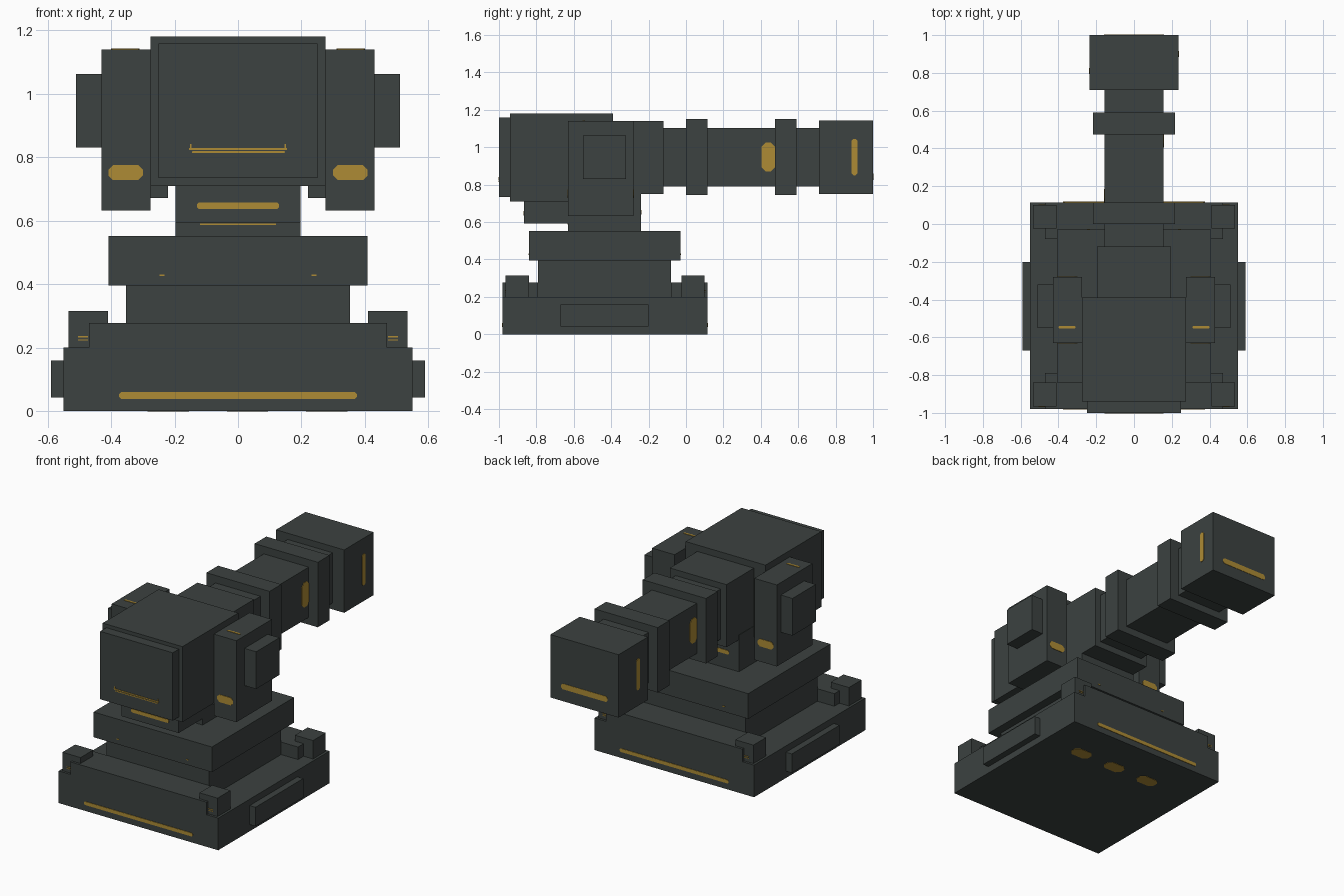
import bpy
import bmesh

old = bpy.data.objects.get("Cube")
if old:
    bpy.data.objects.remove(old, do_unlink=True)


def make_material(name, rgb):
    mat = bpy.data.materials.new(name)
    mat.use_nodes = True
    colour = (*rgb, 1.0)
    mat.diffuse_color = colour
    bsdf = next(n for n in mat.node_tree.nodes if n.type == 'BSDF_PRINCIPLED')
    bsdf.inputs["Base Color"].default_value = colour
    bsdf.inputs["Roughness"].default_value = 0.8
    return mat


METAL = make_material("dark_grey_metal", (0.045, 0.054, 0.052))
GOLD = make_material("gold_inlay", (0.42, 0.26, 0.035))


def finish(name, bm, mat):
    bmesh.ops.recalc_face_normals(bm, faces=bm.faces)
    mesh = bpy.data.meshes.new(name)
    bm.to_mesh(mesh)
    bm.free()
    mesh.materials.append(mat)
    obj = bpy.data.objects.new(name, mesh)
    bpy.context.scene.collection.objects.link(obj)
    return obj


def box(name, x, y, z):
    """Flat-sided block spanning the given ranges."""
    bm = bmesh.new()
    bmesh.ops.create_cube(bm, size=1.0)
    for v in bm.verts:
        v.co = [lo + (c + 0.5) * (hi - lo) for c, (lo, hi) in zip(v.co, (x, y, z))]
    return finish(name, bm, METAL)


def centred(name, half, y, z):
    return box(name, (-half, half), y, z)


def pair(name, x, y, z):
    box("left_" + name, x, y, z)
    box("right_" + name, (-x[1], -x[0]), y, z)


def inlay(name, axis, side, at, u, v):
    """Thin gold plate with clipped corners, facing along +/- the axis."""
    ua, va = [a for a in range(3) if a != axis]
    cut = 0.3 * min(u[1] - u[0], v[1] - v[0])
    bm = bmesh.new()
    outline = []
    for a, b, first in ((0, 0, 1), (1, 0, 0), (1, 1, 1), (0, 1, 0)):
        du, dv = cut * (1 - 2 * a), cut * (1 - 2 * b)
        ends = [(u[a], v[b] + dv), (u[a] + du, v[b])]
        outline += ends if first else ends[::-1]
    verts = []
    for pu, pv in outline:
        co = [0, 0, 0]
        co[axis], co[ua], co[va] = at - side * 0.001, pu, pv
        verts.append(bm.verts.new(co))
    face = bm.faces.new(verts)
    grown = bmesh.ops.extrude_face_region(bm, geom=[face], use_keep_orig=True)
    for elem in grown["geom"]:
        if isinstance(elem, bmesh.types.BMVert):
            elem.co[axis] += side * 0.004
    return finish(name, bm, GOLD)


def inlay_pair(name, axis, side, at, u, v):
    inlay("left_" + name, axis, side, at, u, v)
    inlay("right_" + name, axis, side, at, (-u[1], -u[0]), v)


# Stepped base with end ridges, corner blocks and side panels
centred("base", 0.55, (-0.98, 0.115), (0, 0.2))
for end, ridge, corner in (("front", (-0.98, -0.79), (-0.965, -0.84)),
                           ("back", (-0.08, 0.115), (-0.025, 0.1))):
    centred(end + "_ridge", 0.47, ridge, (0.2, 0.278))
    pair(end + "_corner_block", (0.41, 0.535), corner, (0.2, 0.315))
pair("base_side_panel", (0.55, 0.59), (-0.67, -0.2), (0.042, 0.16))

# Pedestal, turntable and neck
centred("pedestal", 0.353, (-0.79, -0.08), (0.2, 0.395))
centred("turntable", 0.408, (-0.84, -0.03), (0.395, 0.552))
centred("neck", 0.197, (-0.63, -0.24), (0.552, 0.78))
centred("chin", 0.197, (-0.865, -0.63), (0.592, 0.712))

# Head, face plate and rear housing
centred("head", 0.275, (-0.94, -0.39), (0.71, 1.18))
centred("face_plate", 0.25, (-1.0, -0.94), (0.735, 1.158))
centred("rear_housing", 0.195, (-0.63, -0.12), (0.75, 1.14))

# Side arms with outer pods
pair("arm_bracket", (0.22, 0.28), (-0.58, -0.4), (0.672, 0.8))
pair("arm", (0.275, 0.43), (-0.63, -0.28), (0.632, 1.14))
pair("arm_pod", (0.43, 0.51), (-0.55, -0.32), (0.83, 1.062))

# Square barrel, collars and muzzle
centred("barrel", 0.155, (-0.12, 0.71), (0.79, 1.103))
centred("inner_collar", 0.218, (0.0, 0.115), (0.745, 1.15))
centred("outer_collar", 0.218, (0.475, 0.59), (0.745, 1.15))
centred("muzzle", 0.235, (0.71, 1.0), (0.75, 1.142))

# Gold inlays on the base
for end, side, y in (("front", -1, -0.98), ("back", 1, 0.115)):
    inlay(end + "_base_strip", 1, side, y, (-0.375, 0.375), (0.038, 0.06))
for i, x in enumerate((-0.22, 0.03, 0.28)):
    inlay(f"underside_spot_{i}", 2, -1, 0.001, (x - 0.065, x + 0.065), (-0.185, -0.105))
for end, side, y in (("front", -1, -0.965), ("back", 1, 0.1)):
    for i, z in enumerate((0.222, 0.232)):
        inlay_pair(f"{end}_corner_line_{i}", 1, side, y, (0.472, 0.505), (z, z + 0.004))
for end, side, y in (("front", -1, -0.84), ("back", 1, -0.03)):
    inlay_pair(end + "_turntable_mark", 1, side, y, (0.232, 0.248), (0.425, 0.431))

# Gold inlays on the neck and face
inlay("chin_strip", 1, -1, -0.865, (-0.13, 0.13), (0.636, 0.658))
inlay("neck_front_line", 1, -1, -0.63, (-0.12, 0.12), (0.586, 0.591))
inlay("neck_back_strip", 1, 1, -0.24, (-0.13, 0.13), (0.64, 0.665))
inlay("face_lower_line", 1, -1, -1.0, (-0.145, 0.148), (0.813, 0.819))
inlay("face_upper_line", 1, -1, -1.0, (-0.155, 0.155), (0.823, 0.829))
inlay_pair("face_tick", 1, -1, -1.0, (0.146, 0.152), (0.822, 0.842))

# Gold inlays on the arms
inlay_pair("arm_front_slot", 1, -1, -0.63, (0.3, 0.408), (0.728, 0.775))
inlay_pair("arm_back_slot", 1, 1, -0.28, (0.3, 0.408), (0.728, 0.775))
inlay_pair("arm_top_line", 2, 1, 1.14, (0.31, 0.4), (-0.553, -0.541))

# Gold inlays on the barrel and muzzle, turned half round between the sides
inlay("left_barrel_slot", 0, 1, 0.155, (0.405, 0.475), (0.87, 1.025))
inlay("right_barrel_slot", 0, -1, -0.155, (0.115, 0.185), (0.87, 1.025))
inlay("left_muzzle_slot", 0, 1, 0.235, (0.885, 0.917), (0.85, 1.045))
inlay("right_muzzle_slot", 0, -1, -0.235, (0.793, 0.825), (0.85, 1.045))
inlay("muzzle_end_slot", 1, 1, 0.999, (-0.16, 0.16), (0.825, 0.86))
